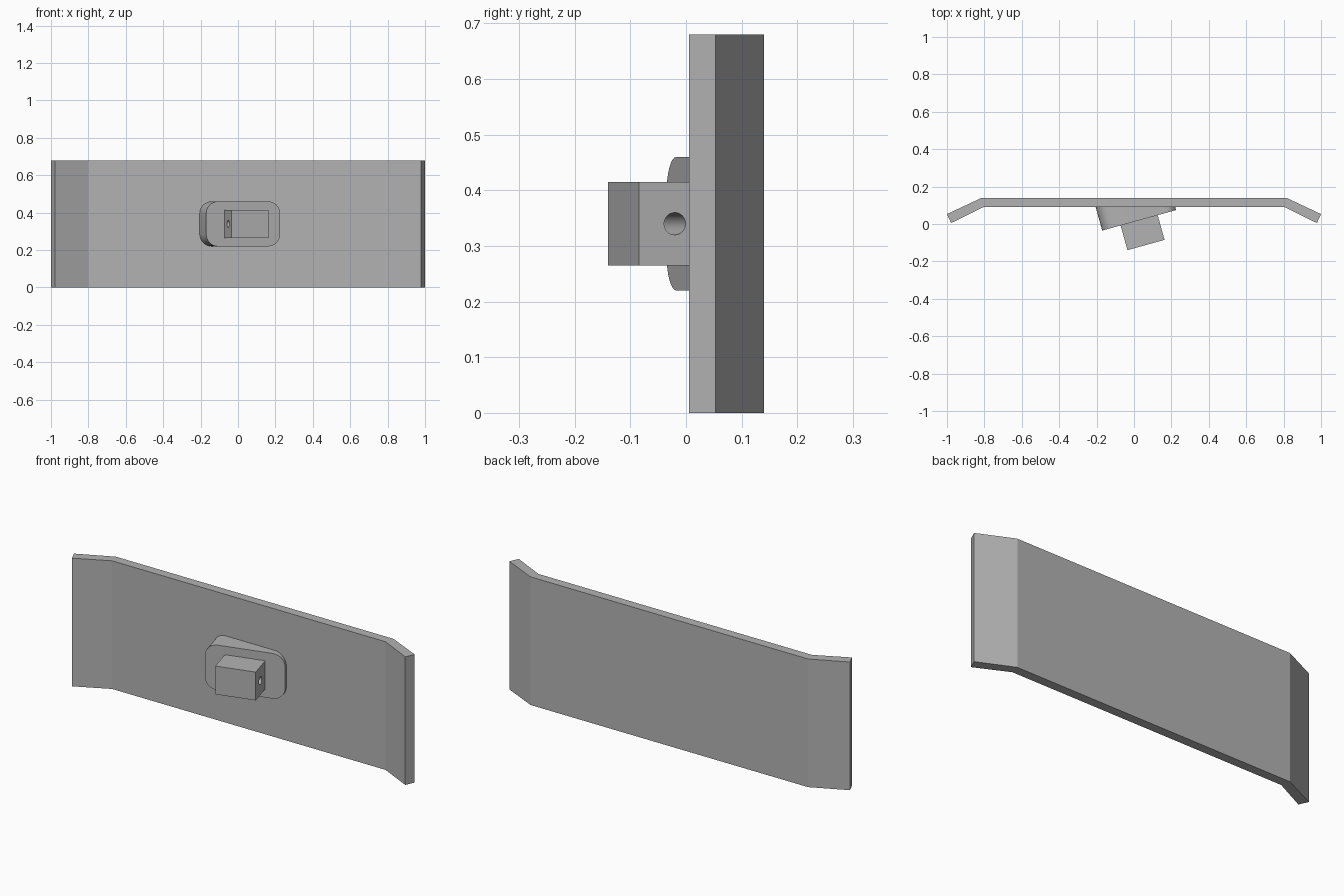
import bpy, bmesh, math

if "Cube" in bpy.data.objects:
    bpy.data.objects.remove(bpy.data.objects["Cube"])

grey = bpy.data.materials.new("grey")
grey.diffuse_color = (0.45, 0.45, 0.45, 1)
grey.use_nodes = True
grey.node_tree.nodes["Principled BSDF"].inputs["Base Color"].default_value = grey.diffuse_color

A = math.radians(15.5)      # tilt of the mount
PX, PY = -0.17, -0.035      # left front corner of the mount face
ZMID = 0.34


def tilted(u, v, z):
    """Point from mount axes (u along face, v into plate) to world."""
    return (PX + u * math.cos(A) - v * math.sin(A),
            PY + u * math.sin(A) + v * math.cos(A), z)


def prism(name, ring_a, ring_b):
    """Solid between two matching outlines."""
    bm = bmesh.new()
    a = [bm.verts.new(p) for p in ring_a]
    b = [bm.verts.new(p) for p in ring_b]
    bm.faces.new(a)
    bm.faces.new(b[::-1])
    for i in range(len(a)):
        j = (i + 1) % len(a)
        bm.faces.new((a[j], a[i], b[i], b[j]))
    bmesh.ops.recalc_face_normals(bm, faces=bm.faces[:])
    me = bpy.data.meshes.new(name)
    bm.to_mesh(me)
    bm.free()
    ob = bpy.data.objects.new(name, me)
    bpy.context.collection.objects.link(ob)
    me.materials.append(grey)
    return ob


def smooth(ob):
    bpy.ops.object.select_all(action='DESELECT')
    ob.select_set(True)
    bpy.context.view_layer.objects.active = ob
    bpy.ops.object.shade_smooth_by_angle(angle=math.radians(15))


# Plate with bent ends
back = [(1.0, 0.053), (0.815, 0.14)]
front = [(0.803, 0.091), (0.978, 0.005)]
half = back + [(-x, y) for x, y in back[::-1]]
half += [(-x, y) for x, y in front[::-1]] + front
prism("plate", [(x, y, 0) for x, y in half], [(x, y, 0.68) for x, y in half])

# Rounded wedge base, trimmed at the plate front
L, H, R = 0.41, 0.24, 0.065
outline = []
for k, (cu, cz) in enumerate([(L - R, H / 2 - R), (R, H / 2 - R),
                              (R, R - H / 2), (L - R, R - H / 2)]):
    for i in range(9):
        t = math.pi / 2 * (k + i / 8)
        outline.append((cu + R * math.cos(t), ZMID + cz + R * math.sin(t)))
depth = lambda u: (0.091 - PY - u * math.sin(A)) / math.cos(A)
base = prism("mount_base", [tilted(u, 0, z) for u, z in outline],
             [tilted(u, depth(u), z) for u, z in outline])
smooth(base)

# Block standing on the base
corners = [(0.102, -0.137), (0.308, -0.137), (0.308, 0), (0.102, 0)]
block = prism("mount_block", [tilted(u, v, ZMID - 0.075) for u, v in corners],
              [tilted(u, v, ZMID + 0.075) for u, v in corners])

# Cross hole through the block
circle = [(-0.07 + 0.02 * math.cos(i * math.tau / 32),
           ZMID + 0.02 * math.sin(i * math.tau / 32)) for i in range(32)]
cutter = prism("hole_cutter", [tilted(0.05, v, z) for v, z in circle],
               [tilted(0.36, v, z) for v, z in circle])
cutter.hide_render = True
cut = block.modifiers.new("hole", 'BOOLEAN')
cut.object = cutter
cut.operation = 'DIFFERENCE'
cut.solver = 'EXACT'
bpy.context.view_layer.objects.active = block
bpy.ops.object.modifier_apply(modifier=cut.name)
bpy.data.objects.remove(cutter)
smooth(block)
